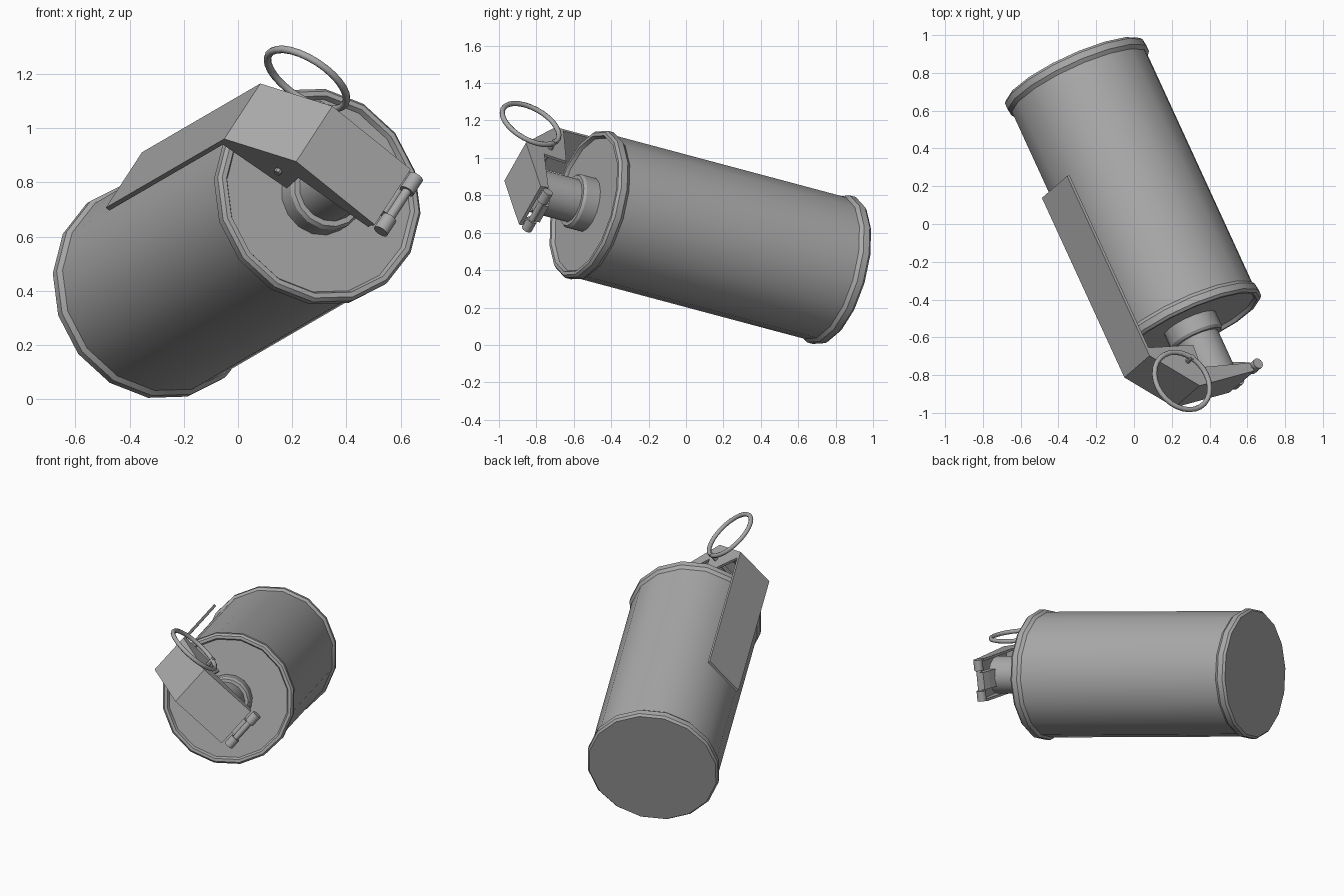
import bpy, bmesh, math
from mathutils import Matrix, Vector

if "Cube" in bpy.data.objects:
    bpy.data.objects.remove(bpy.data.objects["Cube"])

# Local frame: x = lever width, y = towards lever strip, z = canister axis (head end up)
axis = Vector((0.406, -0.884, 0.236)).normalized()
wide = Vector((0.494, 0.429, 0.758))
wide = (wide - axis * wide.dot(axis)).normalized()
out = axis.cross(wide)
POSE = Matrix((wide, out, axis)).transposed().to_4x4()
POSE.translation = (-0.005, 0.13, 0.575)

grey = bpy.data.materials.new("metal grey")
grey.diffuse_color = (0.4, 0.4, 0.4, 1)
grey.use_nodes = True
grey.node_tree.nodes["Principled BSDF"].inputs["Base Color"].default_value = grey.diffuse_color


def finish(name, bm, smooth=None):
    bmesh.ops.recalc_face_normals(bm, faces=bm.faces)
    me = bpy.data.meshes.new(name)
    bm.to_mesh(me)
    bm.free()
    me.materials.append(grey)
    ob = bpy.data.objects.new(name, me)
    bpy.context.collection.objects.link(ob)
    ob.matrix_world = POSE
    if smooth:
        bpy.ops.object.select_all(action='DESELECT')
        ob.select_set(True)
        bpy.context.view_layer.objects.active = ob
        bpy.ops.object.shade_smooth_by_angle(angle=math.radians(smooth))
    return ob


def lathe(name, profile, sides, phase=0.0, smooth=32):
    """Revolve (radius, height) points about local z, capping both ends."""
    bm = bmesh.new()
    rings = []
    for r, h in profile:
        rings.append([bm.verts.new((r * math.cos(phase + k * math.tau / sides),
                                    r * math.sin(phase + k * math.tau / sides), h))
                      for k in range(sides)])
    for lo, hi in zip(rings, rings[1:]):
        for k in range(sides):
            j = (k + 1) % sides
            bm.faces.new((lo[k], lo[j], hi[j], hi[k]))
    bm.faces.new(rings[0])
    bm.faces.new(rings[-1])
    return finish(name, bm, smooth)


def extrude_x(name, outline, x0, x1):
    """Prism from a (y, z) outline between two x positions."""
    bm = bmesh.new()
    a = [bm.verts.new((x0, y, z)) for y, z in outline]
    b = [bm.verts.new((x1, y, z)) for y, z in outline]
    n = len(outline)
    bm.faces.new(a)
    bm.faces.new(b)
    for k in range(n):
        j = (k + 1) % n
        bm.faces.new((a[k], a[j], b[j], b[k]))
    return finish(name, bm)


def rod_x(name, y, z, r, x0, x1, sides=12):
    bm = bmesh.new()
    bmesh.ops.create_cone(bm, cap_ends=True, segments=sides, radius1=r, radius2=r, depth=x1 - x0,
                          matrix=Matrix.Translation(((x0 + x1) / 2, y, z))
                          @ Matrix.Rotation(math.pi / 2, 4, 'Y'))
    return finish(name, bm, 40)


# Canister with a bead at each end and a slightly sunken head
lathe("canister", [(0.398, -0.764), (0.41, -0.75), (0.41, -0.715), (0.395, -0.695),
                   (0.395, 0.695), (0.41, 0.715), (0.41, 0.75), (0.398, 0.764),
                   (0.38, 0.764), (0.37, 0.745)], 16, math.radians(6.75))

# Neck: collar and stem
lathe("neck", [(0.15, 0.74), (0.15, 0.825), (0.14, 0.84), (0.12, 0.84), (0.12, 1.07)], 16)

# Lever: long strip, sloping shoulder and flat top
HALF = 0.135
extrude_x("lever", [(0.45, -0.172), (0.45, 0.905), (0.225, 1.133), (-0.155, 1.126),
                    (-0.155, 1.108), (0.218, 1.115), (0.433, 0.898), (0.433, -0.172)],
          -HALF, HALF)

# Folded side flanges of the lever
flange = [(0.445, 0.90), (0.225, 1.125), (-0.15, 1.118), (-0.15, 1.077),
          (0.163, 1.036), (0.15, 0.905), (0.435, 0.86)]
for side, name in ((-1, "left_flange"), (1, "right_flange")):
    extrude_x(name, flange, side * HALF, side * (HALF - 0.015))

# Hinge: rolled knuckles, inner rod and tab from the stem
rod_x("hinge_rod", -0.195, 1.093, 0.018, -0.125, 0.14)
for x0, x1, name in ((-0.125, -0.06, "knuckle_left"), (0.07, 0.14, "knuckle_right")):
    rod_x(name, -0.195, 1.093, 0.029, x0, x1)
extrude_x("hinge_tab", [(-0.08, 1.02), (-0.08, 1.07), (-0.17, 1.09), (-0.215, 1.085),
                        (-0.215, 1.055), (-0.17, 1.04)], -0.05, 0.06)

# Safety pin through the flanges
rod_x("pin", 0.23, 0.985, 0.014, -0.15, 0.19, 8)

# Pull ring standing beside the lever
bm = bmesh.new()
R, T, N, M = 0.168, 0.014, 28, 8
grid = [[bm.verts.new((0.175 + T * math.sin(v * math.tau / M),
                       0.353 + (R + T * math.cos(v * math.tau / M)) * math.cos(u * math.tau / N),
                       1.097 + (R + T * math.cos(v * math.tau / M)) * math.sin(u * math.tau / N)))
         for v in range(M)] for u in range(N)]
for u in range(N):
    for v in range(M):
        p, q = grid[u], grid[(u + 1) % N]
        w = (v + 1) % M
        bm.faces.new((p[v], q[v], q[w], p[w]))
finish("pull_ring", bm, 60)
